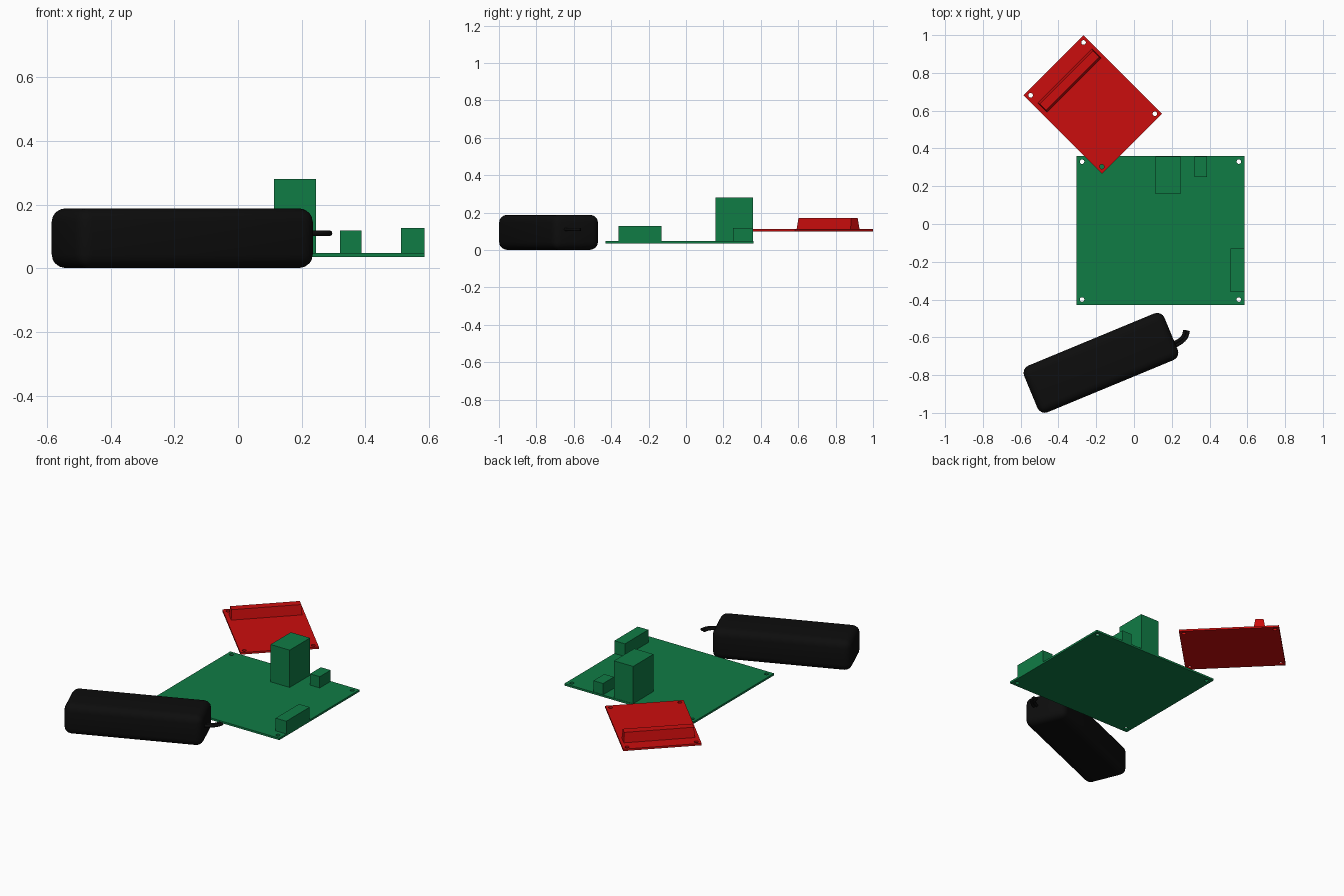
import bpy, bmesh, math
from mathutils import Matrix, Vector

if "Cube" in bpy.data.objects:
    bpy.data.objects.remove(bpy.data.objects["Cube"])


def material(name, rgb):
    m = bpy.data.materials.new(name)
    m.diffuse_color = (*rgb, 1)
    m.use_nodes = True
    m.node_tree.nodes["Principled BSDF"].inputs["Base Color"].default_value = m.diffuse_color
    return m


GREEN = material("green", (0.005, 0.2, 0.06))
RED = material("red", (0.6, 0.004, 0.004))
BLACK = material("black", (0.004, 0.004, 0.004))


def finish(name, bm, mat, loc=(0, 0, 0), angle=0):
    me = bpy.data.meshes.new(name)
    bm.to_mesh(me)
    bm.free()
    ob = bpy.data.objects.new(name, me)
    bpy.context.collection.objects.link(ob)
    ob.location = loc
    ob.rotation_euler.z = angle
    if mat:
        me.materials.append(mat)
    return ob


def box(name, size, loc, mat, angle=0, taper=(0, 0)):
    """Box standing on loc; taper is the inset of the top on each side."""
    bm = bmesh.new()
    bmesh.ops.create_cube(bm, size=1)
    for v in bm.verts:
        top = v.co.z > 0
        for i in (0, 1):
            v.co[i] *= size[i] - (2 * taper[i] if top else 0)
        v.co.z = size[2] if top else 0
    return finish(name, bm, mat, loc, angle)


def board(name, size, loc, mat, angle, holes, r):
    """Circuit board with four drilled corner holes."""
    ob = box(name, size, loc, mat, angle)
    bm = bmesh.new()
    for x, y in holes:
        bmesh.ops.create_cone(bm, cap_ends=True, segments=20, radius1=r, radius2=r,
                              depth=0.1, matrix=Matrix.Translation((x, y, 0)))
    cutter = finish(name + "_hole_cutter", bm, None, loc, angle)
    cutter.hide_render = True
    cutter.hide_set(True)
    mod = ob.modifiers.new("holes", 'BOOLEAN')
    mod.operation = 'DIFFERENCE'
    mod.solver = 'EXACT'
    mod.object = cutter


# Main green board with its three connectors
signs = [(sx, sy) for sx in (-1, 1) for sy in (-1, 1)]
board("main_board", (0.89, 0.79, 0.012), (0.14, -0.035, 0.036), GREEN, 0,
      [(sx * 0.415, sy * 0.365) for sx, sy in signs], 0.012)
box("tall_socket", (0.132, 0.2, 0.233), (0.179, 0.258, 0.047), GREEN)
box("small_socket", (0.067, 0.107, 0.071), (0.354, 0.3035, 0.047), GREEN)
box("side_socket", (0.073, 0.23, 0.08), (0.5485, -0.246, 0.047), GREEN)

# Small red board turned 45 degrees with a tapered header
turn = math.radians(-45)
centre = Vector((-0.2185, 0.6325, 0.1))
board("sensor_board", (0.587, 0.449, 0.012), centre, RED, turn,
      [(sx * 0.267, sy * 0.198) for sx, sy in signs], 0.012)
offset = Matrix.Rotation(turn, 3, 'Z') @ Vector((-0.177, 0.003, 0.012))
box("pin_header", (0.068, 0.407, 0.06), centre + offset, RED, turn, (0.01, 0.004))

# Battery with rounded edges
battery_turn = math.radians(22.5)
battery = box("battery", (0.804, 0.267, 0.187), (-0.175, -0.735, 0.001), BLACK, battery_turn)
bevel = battery.modifiers.new("rounding", 'BEVEL')
bevel.width = 0.042
bevel.segments = 4
battery.data.polygons.foreach_set("use_smooth", [True] * 6)

# Pair of short battery leads
for side in (-1, 1):
    d = side * 0.009
    cu = bpy.data.curves.new("battery_lead", 'CURVE')
    cu.dimensions = '3D'
    cu.bevel_depth = 0.009
    cu.bevel_resolution = 3
    cu.use_fill_caps = True
    cu.resolution_u = 8
    sp = cu.splines.new('BEZIER')
    sp.bezier_points.add(1)
    ends = [((0.19 - 0.38 * d, -0.648 + 0.92 * d), (0.07, 0.028)),
            ((0.278 - d, -0.563 + 0.2 * d), (0.005, 0.04))]
    for p, (xy, h) in zip(sp.bezier_points, ends):
        p.co = (*xy, 0.11)
        p.handle_left = (xy[0] - h[0], xy[1] - h[1], 0.11)
        p.handle_right = (xy[0] + h[0], xy[1] + h[1], 0.11)
    cu.materials.append(BLACK)
    lead = bpy.data.objects.new("battery_lead", cu)
    bpy.context.collection.objects.link(lead)
